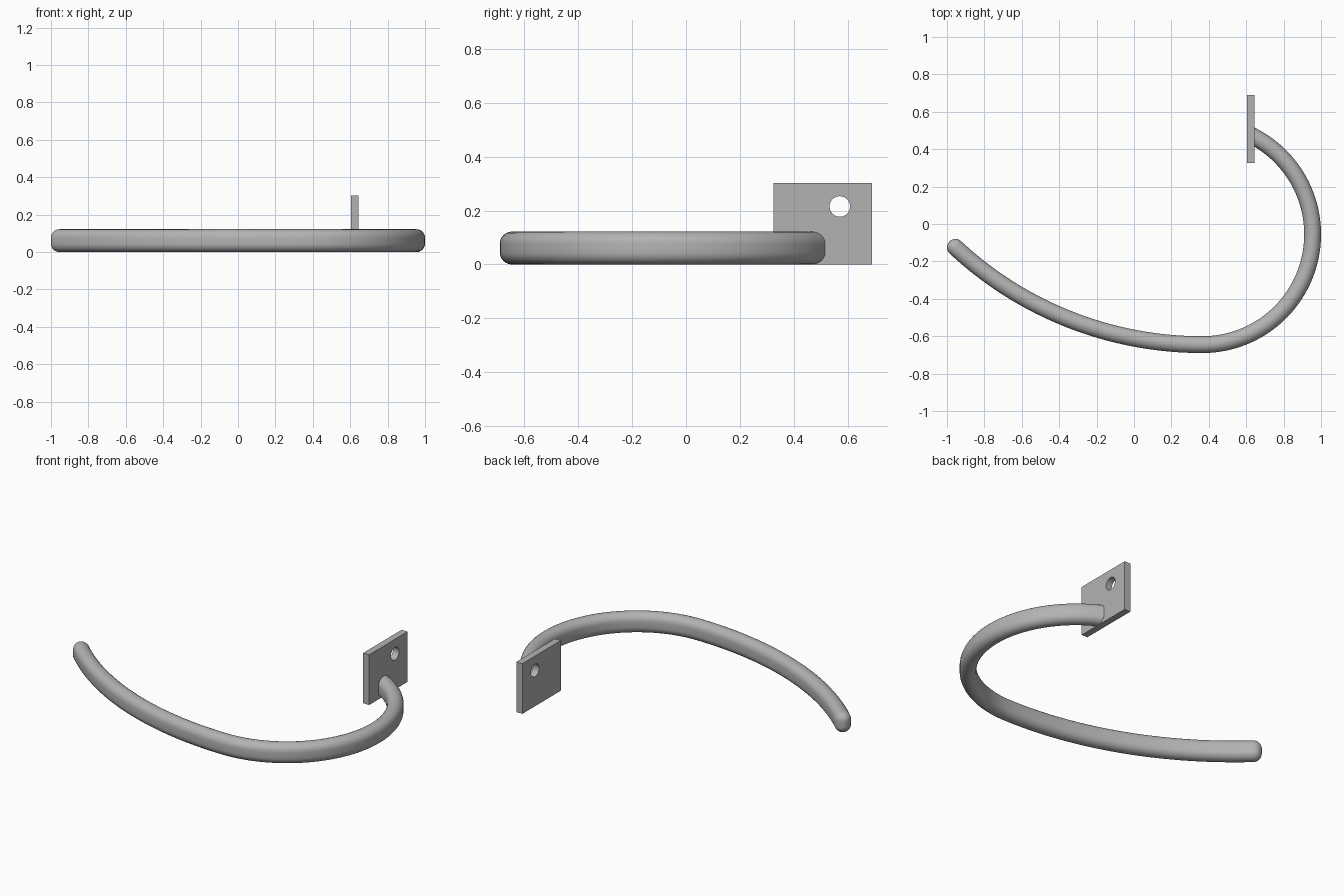
import bpy, bmesh
from math import sin, cos, pi, atan2
from mathutils import Vector

cube = bpy.data.objects.get("Cube")
if cube:
    bpy.data.objects.remove(cube)

steel = bpy.data.materials.new("grey_steel")
steel.use_nodes = True
GREY = (0.45, 0.45, 0.45, 1)
steel.diffuse_color = GREY
steel.node_tree.nodes["Principled BSDF"].inputs["Base Color"].default_value = GREY

HALF_W, HALF_H = 0.045, 0.061
PLATE_X = 0.64


def add_object(name, bm):
    bmesh.ops.recalc_face_normals(bm, faces=bm.faces)
    mesh = bpy.data.meshes.new(name)
    bm.to_mesh(mesh)
    bm.free()
    mesh.materials.append(steel)
    obj = bpy.data.objects.new(name, mesh)
    bpy.context.collection.objects.link(obj)
    return obj


def arc(cx, cy, radius, start, end, count):
    """Centre line points with their tangent directions."""
    result = []
    for i in range(count + 1):
        a = start + (end - start) * i / count
        result.append((Vector((cx + radius * cos(a), cy + radius * sin(a), HALF_H)),
                       Vector((-sin(a), cos(a), 0))))
    return result


def ring(bm, centre, tangent, radius):
    """Upright oval section: two half circles joined by short straight sides."""
    side = Vector((-tangent.y, tangent.x, 0))
    verts = []
    for half in range(2):
        for i in range(13):
            a = pi * (half + i / 12)
            lift = (HALF_H - HALF_W) * (1 - 2 * half)
            verts.append(bm.verts.new(centre + side * radius * cos(a)
                                      + Vector((0, 0, lift + radius * sin(a)))))
    return verts


# Curved bar: a long shallow arc running into a tight one
JOIN_X, JOIN_Y = 0.365, -0.645
TIP_X, TIP_Y = -0.955, -0.125
dx, dy = TIP_X - JOIN_X, TIP_Y - JOIN_Y
big = (dx * dx + dy * dy) / (2 * dy)
small = 0.59
tip_angle = atan2(TIP_Y - JOIN_Y - big, dx)
path = arc(JOIN_X, JOIN_Y + big, big, tip_angle, -pi / 2, 48)
path += arc(JOIN_X, JOIN_Y + small, small, -pi / 2, 1.06, 56)[1:]

bm = bmesh.new()
rings = []
tip, tip_dir = path[0]
for i in range(8):  # rounded free end
    a = pi / 2 * (1 - i / 8)
    rings.append(ring(bm, tip - tip_dir * HALF_W * sin(a), tip_dir, max(HALF_W * cos(a), 0.0005)))
rings += [ring(bm, p, t, HALF_W) for p, t in path]
for v in rings[-1]:  # trim the fixed end flush with the plate
    t = path[-1][1]
    v.co += t * ((PLATE_X - v.co.x) / t.x)
for r0, r1 in zip(rings, rings[1:]):
    for j in range(len(r0)):
        k = (j + 1) % len(r0)
        bm.faces.new((r0[j], r0[k], r1[k], r1[j]))
bm.faces.new(rings[0])
bm.faces.new(rings[-1])
bar = add_object("curved_bar", bm)
bpy.context.view_layer.objects.active = bar
bar.select_set(True)
bpy.ops.object.shade_smooth_by_angle(angle=0.7)

# Mounting plate with a round bolt hole, extruded from a holed outline
X0, X1 = 0.605, 0.645
Y0, Y1, Z1 = 0.325, 0.69, 0.302
HY, HZ, HR = 0.57, 0.215, 0.038
bm = bmesh.new()
corners = [(Y0, 0), (Y1, 0), (Y1, Z1), (Y0, Z1)]
circle = [(HY + HR * cos(2 * pi * i / 40), HZ + HR * sin(2 * pi * i / 40)) for i in range(40)]
edges = []
for loop in (corners, circle):
    vs = [bm.verts.new((X0, y, z)) for y, z in loop]
    edges += [bm.edges.new((vs[i], vs[(i + 1) % len(vs)])) for i in range(len(vs))]
bmesh.ops.triangle_fill(bm, edges=edges, use_beauty=True)
front = bmesh.ops.extrude_face_region(bm, geom=bm.faces[:], use_keep_orig=True)
for v in front["geom"]:
    if isinstance(v, bmesh.types.BMVert):
        v.co.x = X1
plate = add_object("mounting_plate", bm)
bar.select_set(False)
plate.select_set(True)
bpy.context.view_layer.objects.active = plate
bpy.ops.object.shade_smooth_by_angle(angle=0.5)
